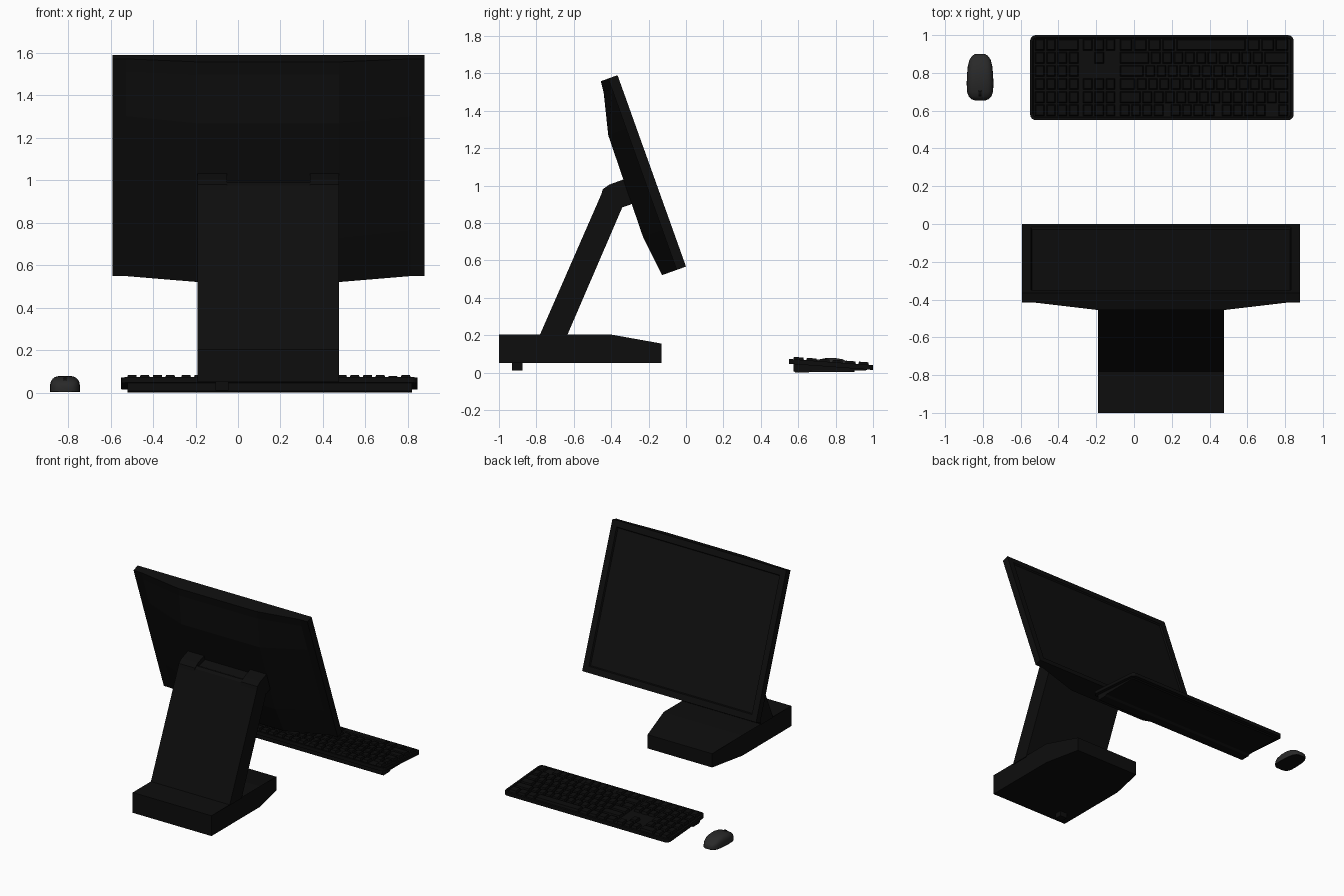
import bpy, bmesh, math
from mathutils import Vector

if "Cube" in bpy.data.objects:
    bpy.data.objects.remove(bpy.data.objects["Cube"])

CX = 0.143  # shared centre line of the stand and the display


def material(name, v):
    m = bpy.data.materials.new(name)
    m.diffuse_color = (v, v, v, 1)
    m.use_nodes = True
    m.node_tree.nodes["Principled BSDF"].inputs["Base Color"].default_value = m.diffuse_color
    return m


BLACK = material("black plastic", 0.004)
SCREEN = material("screen black", 0.0045)
KEYS = material("key black", 0.0035)
GREY = material("dark grey", 0.022)


def finish(name, bm, *mats):
    bmesh.ops.recalc_face_normals(bm, faces=bm.faces)
    me = bpy.data.meshes.new(name)
    bm.to_mesh(me)
    bm.free()
    ob = bpy.data.objects.new(name, me)
    bpy.context.collection.objects.link(ob)
    for m in mats:
        me.materials.append(m)
    return ob


def smooth(ob, angle=35):
    bpy.ops.object.select_all(action='DESELECT')
    ob.select_set(True)
    bpy.context.view_layer.objects.active = ob
    bpy.ops.object.shade_smooth_by_angle(angle=math.radians(angle))


def prism(name, profile, x0, x1, mat):
    """Side profile of (y, z) points extruded along x."""
    bm = bmesh.new()
    f = bm.faces.new([bm.verts.new((x0, y, z)) for y, z in profile])
    r = bmesh.ops.extrude_face_region(bm, geom=[f])
    bmesh.ops.translate(bm, vec=(x1 - x0, 0, 0),
                        verts=[v for v in r["geom"] if isinstance(v, bmesh.types.BMVert)])
    return finish(name, bm, mat)


# Base: sloping towards the display side, where it also narrows
base = prism("base", [(-1, 0.05), (-1, 0.205), (-0.41, 0.205), (-0.13, 0.155),
                      (-0.13, 0.05), (-0.41, 0.05)], CX - 0.333, CX + 0.333, BLACK)
for v in base.data.vertices:
    if v.co.y > -0.2:
        v.co.x += 0.06 if v.co.x < CX else -0.06
prism("base_plug", [(-0.93, 0.01), (-0.93, 0.06), (-0.875, 0.06), (-0.875, 0.01)],
      -0.105, -0.045, BLACK)

# Arm and the two hinge ears beside its top edge
prism("arm", [(-0.782, 0.2), (-0.452, 0.955), (-0.445, 0.975), (-0.425, 0.99), (-0.40, 0.985),
              (-0.34, 0.885), (-0.635, 0.2)], CX - 0.333, CX + 0.333, BLACK)
ear = [(-0.48, 0.89), (-0.452, 0.955), (-0.445, 0.98), (-0.41, 1.005), (-0.32, 1.038),
       (-0.28, 1.03), (-0.25, 0.91), (-0.285, 0.903), (-0.335, 0.885)]
for side in (-1, 1):
    a, b = sorted((CX + side * 0.195, CX + side * 0.333))
    prism("hinge_ear", ear, a, b, BLACK)
prism("hinge_bar", [(-0.42, 0.90), (-0.41, 0.975), (-0.29, 1.01), (-0.26, 0.92), (-0.335, 0.89)],
      CX - 0.2, CX + 0.2, BLACK)

# Display: u runs up the tilted panel, w is the depth behind the glass
UP, BACK = Vector((0, -0.337, 0.942)), Vector((0, -0.942, -0.337))


def panel(x, u, w):
    return Vector((CX + x, 0, 0.567)) + UP * u + BACK * w


bm = bmesh.new()
cols = [-0.735, -0.67, -0.333, 0.333, 0.67, 0.735]
rows = [(0, 0.136), (0.228, 0.163), (0.80, 0.155), (1.024, 0.101), (1.086, 0.095)]
grid = [[bm.verts.new(panel(x, u, w if abs(x) < 0.4 else 0.053)) for x in cols] for u, w in rows]
for r0, r1 in zip(grid, grid[1:]):
    for i in range(len(cols) - 1):
        bm.faces.new((r0[i], r0[i + 1], r1[i + 1], r1[i]))
bl, br, tr, tl = [bm.verts.new(panel(x, u, 0)) for x, u in
                  ((-0.735, 0), (0.735, 0), (0.735, 1.086), (-0.735, 1.086))]
bm.faces.new(grid[0] + [br, bl])
bm.faces.new(grid[-1] + [tr, tl])
bm.faces.new([r[0] for r in grid] + [tl, bl])
bm.faces.new([r[-1] for r in grid] + [tr, br])
glass = bm.faces.new((bl, br, tr, tl))
bmesh.ops.recalc_face_normals(bm, faces=bm.faces)
bmesh.ops.inset_region(bm, faces=[glass], thickness=0.065)
bmesh.ops.inset_region(bm, faces=[glass], thickness=0.008, depth=-0.012)
glass.material_index = 1
finish("display", bm, BLACK, SCREEN)


# Keyboard: everything is sheared down towards the user
def slope(y):
    return -0.073 * (y - 0.55)


KX0, KX1 = -0.55, 0.845
bm = bmesh.new()
R = 0.03
plan = []
for cx, cy, a0 in ((KX1 - R, 1 - R, 0), (KX0 + R, 1 - R, 90),
                   (KX0 + R, 0.55 + R, 180), (KX1 - R, 0.55 + R, 270)):
    for k in range(5):
        a = math.radians(a0 + k * 22.5)
        plan.append((cx + R * math.cos(a), cy + R * math.sin(a)))
low = [bm.verts.new((x, y, 0.047 + slope(y))) for x, y in plan]
top = [bm.verts.new((x, y, 0.073 + slope(y))) for x, y in plan]
bm.faces.new(low)
well = bm.faces.new(top)
for i in range(len(plan)):
    j = (i + 1) % len(plan)
    bm.faces.new((low[i], low[j], top[j], top[i]))
bmesh.ops.recalc_face_normals(bm, faces=bm.faces)
bmesh.ops.inset_region(bm, faces=[well], thickness=0.014)
bmesh.ops.inset_region(bm, faces=[well], thickness=0.003, depth=-0.006)
finish("keyboard_body", bm, BLACK)
prism("keyboard_underside", [(0.575, 0.055), (0.575, 0.008), (0.585, 0), (0.655, 0), (0.67, 0.01),
                             (0.96, 0.01), (0.98, 0.025)], -0.52, 0.82, BLACK)

# Keys: widths in key units from the user's left; negative numbers are gaps
unit = 0.0575
pad = [-0.25, 1, 1, 1, -0.25, 1, 1, 1, 1]
layout = [
    [1, -1, 1, 1, 1, 1, -0.5, 1, 1, 1, 1, -0.5, 1, 1, 1, 1] + pad,
    [1] * 13 + [2] + pad,
    [1.5] + [1] * 12 + [1.5] + pad,
    [1.75] + [1] * 11 + [2.25, -3.5, 1, 1, 1, 1],
    [2.25] + [1] * 10 + [2.75, -1.25, 1, -1.25, 1, 1, 1, 1],
    [1.25, 1.25, 1.25, 6.25, 1.25, 1.25, 1.25, 1.25, -0.25, 1, 1, 1, -0.25, 2, 1, 1],
]
bm = bmesh.new()
pitch = 0.0695
for r, widths in enumerate(layout):
    yc = 0.602 + r * pitch
    x = 0.82
    for w in widths:
        x2 = x - abs(w) * unit
        if w > 0:
            ring = []
            for inset, z in ((0.004, 0.064), (0.010, 0.086)):
                xa, xb = x2 + inset, x - inset
                ya, yb = yc - pitch / 2 + inset, yc + pitch / 2 - inset
                ring.append([bm.verts.new((px, py, z + slope(py)))
                             for px, py in ((xa, ya), (xb, ya), (xb, yb), (xa, yb))])
            bm.faces.new(ring[1])
            for i in range(4):
                j = (i + 1) % 4
                bm.faces.new((ring[0][i], ring[0][j], ring[1][j], ring[1][i]))
        x = x2
# fit the block of keys into the well
x_min = min(v.co.x for v in bm.verts)
for v in bm.verts:
    v.co.x = 0.82 - (0.82 - v.co.x) * (0.82 + 0.525) / (0.82 - x_min)
finish("keys", bm, KEYS)

# Mouse: cross-sections along y as (y, half width, height)
MX = -0.815
stations = [(0.655, 0.030, 0.028), (0.661, 0.046, 0.045), (0.675, 0.060, 0.058),
            (0.70, 0.069, 0.068), (0.745, 0.071, 0.077), (0.79, 0.069, 0.079),
            (0.835, 0.065, 0.072), (0.87, 0.056, 0.056), (0.89, 0.042, 0.040), (0.90, 0.026, 0.028)]
bm = bmesh.new()
N = 16
rings = []
for y, hw, h in stations:
    ring = []
    for k in range(N + 1):
        c, s = math.cos(math.pi * k / N), math.sin(math.pi * k / N)
        ring.append(bm.verts.new((MX + hw * math.copysign(abs(c) ** 0.55, c), y,
                                  0.006 + (h - 0.006) * s ** 0.55)))
    rings.append(ring)
for a, b in zip(rings, rings[1:]):
    for k in range(N):
        bm.faces.new((a[k], a[k + 1], b[k + 1], b[k]))
    bm.faces.new((a[0], a[N], b[N], b[0]))
bm.faces.new(rings[0])
bm.faces.new(rings[-1])
smooth(finish("mouse_body", bm, GREY), 50)

# Dark sole under the mouse and its wheel
bm = bmesh.new()
edge = [(MX + hw, y) for y, hw, h in stations] + [(MX - hw, y) for y, hw, h in reversed(stations)]
f = bm.faces.new([bm.verts.new((x, y, 0.003)) for x, y in edge])
r = bmesh.ops.extrude_face_region(bm, geom=[f])
bmesh.ops.translate(bm, vec=(0, 0, 0.006),
                    verts=[v for v in r["geom"] if isinstance(v, bmesh.types.BMVert)])
finish("mouse_sole", bm, BLACK)
wheel = [(0.695 + 0.022 * math.cos(t * math.pi / 8), 0.050 + 0.022 * math.sin(t * math.pi / 8))
         for t in range(16)]
smooth(prism("mouse_wheel", wheel, MX - 0.007, MX + 0.007, BLACK))
